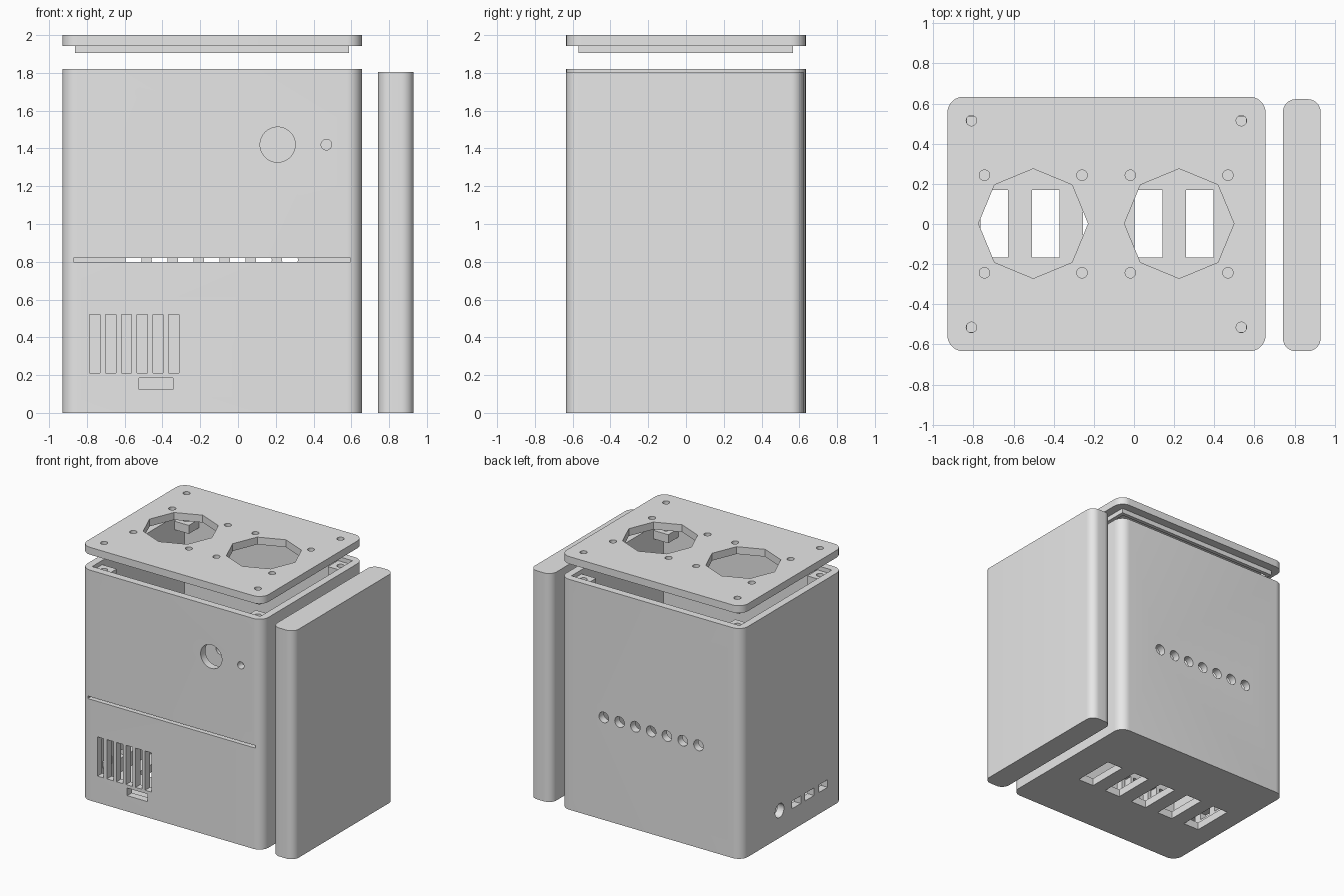
import bpy, bmesh, math
from mathutils import Matrix, Vector

if "Cube" in bpy.data.objects:
    bpy.data.objects.remove(bpy.data.objects["Cube"], do_unlink=True)

grey = bpy.data.materials.new("plain_grey")
grey.use_nodes = True
grey.diffuse_color = (0.8, 0.8, 0.8, 1)
grey.node_tree.nodes["Principled BSDF"].inputs["Base Color"].default_value = (0.8, 0.8, 0.8, 1)


def add_box(bm, x, y, z, radius=0):
    """Box from (min, max) pairs, with optional rounded upright edges."""
    part = bmesh.new()
    size = [p[1] - p[0] for p in (x, y, z)]
    mid = [(p[0] + p[1]) / 2 for p in (x, y, z)]
    bmesh.ops.create_cube(part, size=1, matrix=Matrix.Translation(mid) @ Matrix.Diagonal((*size, 1)))
    if radius:
        upright = [e for e in part.edges if abs(e.verts[0].co.z - e.verts[1].co.z) > size[2] / 2]
        bmesh.ops.bevel(part, geom=upright, offset=radius, segments=10, profile=0.5, affect='EDGES')
    temp = bpy.data.meshes.new("temp")
    part.to_mesh(temp)
    part.free()
    bm.from_mesh(temp)
    bpy.data.meshes.remove(temp)


def add_cylinder(bm, centre, radius, depth, axis='Z', sides=32):
    turn = {'X': Matrix.Rotation(math.pi / 2, 4, 'Y'),
            'Y': Matrix.Rotation(math.pi / 2, 4, 'X'),
            'Z': Matrix.Identity(4)}[axis]
    bmesh.ops.create_cone(bm, cap_ends=True, segments=sides, radius1=radius, radius2=radius,
                          depth=depth, matrix=Matrix.Translation(Vector(centre)) @ turn)


def make_object(name, bm):
    mesh = bpy.data.meshes.new(name)
    bm.to_mesh(mesh)
    bm.free()
    mesh.materials.append(grey)
    obj = bpy.data.objects.new(name, mesh)
    bpy.context.collection.objects.link(obj)
    return obj


def cut(obj, bm):
    """Subtract the cutter shapes and keep the finished mesh."""
    cutter = make_object("cutter", bm)
    cutter.hide_render = True
    mod = obj.modifiers.new("cut", 'BOOLEAN')
    mod.operation, mod.solver, mod.object = 'DIFFERENCE', 'EXACT', cutter
    graph = bpy.context.evaluated_depsgraph_get()
    mesh = bpy.data.meshes.new_from_object(obj.evaluated_get(graph))
    obj.modifiers.clear()
    obj.data = mesh
    bpy.data.objects.remove(cutter, do_unlink=True)


def smooth(obj):
    bpy.ops.object.select_all(action='DESELECT')
    obj.select_set(True)
    bpy.context.view_layer.objects.active = obj
    bpy.ops.object.shade_smooth_by_angle(angle=math.radians(30))


WIDTH, DEPTH = (-0.93, 0.656), (-0.634, 0.634)
INNER_X, INNER_Y = (-0.872, 0.598), (-0.575, 0.575)
SCREWS = [(x, y) for x in (-0.81, 0.535) for y in (-0.515, 0.515)]

# Case shell, hollowed from above
bm = bmesh.new()
add_box(bm, WIDTH, DEPTH, (0, 1.82), 0.08)
case = make_object("case", bm)
bm = bmesh.new()
add_box(bm, INNER_X, INNER_Y, (0.06, 2))
cut(case, bm)

# Case openings
bm = bmesh.new()
front = (-0.7, -0.55)
for i in range(6):                                   # front vents
    x = -0.785 + i * 0.0835
    add_box(bm, (x, x + 0.055), front, (0.21, 0.52))
add_box(bm, (-0.525, -0.345), front, (0.125, 0.185))  # front port
add_box(bm, (-0.87, 0.596), front, (0.8, 0.82))       # shelf slit
add_cylinder(bm, (0.21, -0.62, 1.42), 0.093, 0.16, 'Y', 48)
add_cylinder(bm, (0.468, -0.62, 1.42), 0.028, 0.16, 'Y')
for i in range(7):                                   # back row of holes
    add_cylinder(bm, (0.275 - i * 0.138, 0.62, 0.81), 0.042, 0.16, 'Y')
add_cylinder(bm, (-0.91, 0.16, 0.215), 0.055, 0.16, 'X')
for y in (-0.105, -0.27, -0.44):                     # side ports
    add_box(bm, (-1, -0.85), (y, y + 0.11), (0.17, 0.23))
for i in range(5):                                   # floor slots
    x = -0.765 + i * 0.256
    add_box(bm, (x, x + 0.138), (-0.167, 0.17), (-0.1, 0.1))
cut(case, bm)
smooth(case)

# Corner screw posts inside the rim
for x, y in SCREWS:
    bm = bmesh.new()
    add_box(bm, (x - 0.065, x + 0.065), (y - 0.065, y + 0.065), (1.72, 1.787))
    post = make_object("screw_post", bm)
    bm = bmesh.new()
    add_cylinder(bm, (x, y, 1.75), 0.026, 0.3)
    cut(post, bm)
    smooth(post)

# Lid plate with fan openings and screw holes
bm = bmesh.new()
add_box(bm, WIDTH, DEPTH, (1.942, 2), 0.08)
lid = make_object("lid", bm)
bm = bmesh.new()
for fan_x in (-0.502, 0.225):
    add_cylinder(bm, (fan_x, 0.002, 1.97), 0.273, 0.2, sides=8)
    for dx in (-0.243, 0.243):
        for dy in (-0.243, 0.243):
            add_cylinder(bm, (fan_x + dx, dy, 1.97), 0.026, 0.2)
for x, y in SCREWS:
    add_cylinder(bm, (x, y, 1.97), 0.026, 0.2)
cut(lid, bm)
smooth(lid)

# Locating lip below the lid
bm = bmesh.new()
add_box(bm, (-0.863, 0.588), (-0.568, 0.566), (1.905, 1.942))
lip = make_object("lid_lip", bm)
bm = bmesh.new()
add_box(bm, (-0.833, 0.558), (-0.538, 0.536), (1.8, 2.1))
cut(lip, bm)

# Detached side panel
bm = bmesh.new()
add_box(bm, (0.742, 0.93), (-0.634, 0.622), (0, 1.805), 0.065)
smooth(make_object("side_panel", bm))
